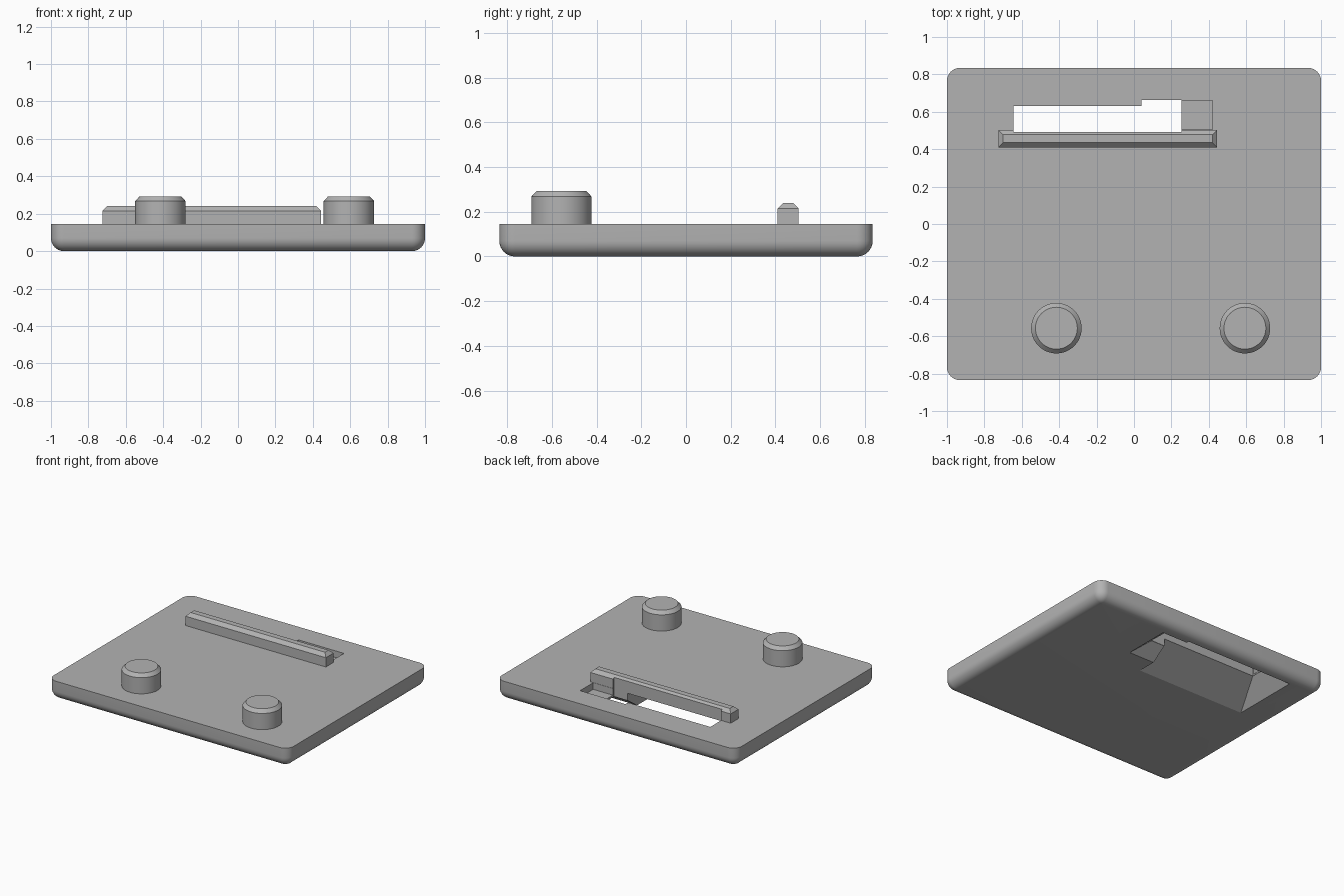
import bpy, bmesh, math

if "Cube" in bpy.data.objects:
    bpy.data.objects.remove(bpy.data.objects["Cube"])

grey = bpy.data.materials.new("plain grey")
grey.diffuse_color = (0.45, 0.45, 0.45, 1)
grey.use_nodes = True
grey.node_tree.nodes["Principled BSDF"].inputs["Base Color"].default_value = grey.diffuse_color


def rounded_rect(hx, hy, r, n=8):
    pts = []
    for i, (sx, sy) in enumerate([(1, 1), (-1, 1), (-1, -1), (1, -1)]):
        for k in range(n + 1):
            a = math.pi / 2 * (i + k / n)
            pts.append((sx * (hx - r) + r * math.cos(a),
                        sy * (hy - r) + r * math.sin(a)))
    return pts


def rect(x0, x1, y0, y1):
    return [(x0, y0), (x1, y0), (x1, y1), (x0, y1)]


def circle(cx, cy, r, n=48):
    return [(cx + r * math.cos(2 * math.pi * i / n),
             cy + r * math.sin(2 * math.pi * i / n)) for i in range(n)]


def loft(name, rings):
    """Closed solid through (outline, height) rings, bottom to top."""
    bm = bmesh.new()
    loops = [[bm.verts.new((x, y, z)) for x, y in pts] for pts, z in rings]
    for a, b in zip(loops, loops[1:]):
        for i in range(len(a)):
            j = (i + 1) % len(a)
            bm.faces.new((a[i], a[j], b[j], b[i]))
    bm.faces.new(loops[0][::-1])
    bm.faces.new(loops[-1])
    bmesh.ops.recalc_face_normals(bm, faces=bm.faces)
    me = bpy.data.meshes.new(name)
    bm.to_mesh(me)
    bm.free()
    ob = bpy.data.objects.new(name, me)
    bpy.context.collection.objects.link(ob)
    me.materials.append(grey)
    return ob


def smooth(ob):
    bpy.ops.object.select_all(action='DESELECT')
    ob.select_set(True)
    bpy.context.view_layer.objects.active = ob
    bpy.ops.object.shade_smooth_by_angle(angle=math.radians(30))


def cut(ob, cutters):
    for c in cutters:
        m = ob.modifiers.new("cut", 'BOOLEAN')
        m.operation, m.solver, m.object = 'DIFFERENCE', 'EXACT', c


TOP = 0.145

# Base plate with rounded corners and a rounded lower edge
R = 0.07
rings = []
for k in range(9):
    a = math.pi / 2 * k / 8
    inset = (R - 0.001) * (1 - math.sin(a))
    rings.append((rounded_rect(1 - inset, 0.835 - inset, R - inset),
                  R * (1 - math.cos(a))))
rings.append((rounded_rect(1, 0.835, R), TOP))
plate = loft("base_plate", rings)
smooth(plate)

# Two chamfered round pegs
for name, x in (("left_peg", -0.415), ("right_peg", 0.593)):
    peg = loft(name, [(circle(x, -0.557, 0.135), TOP - 0.01),
                      (circle(x, -0.557, 0.135), 0.267),
                      (circle(x, -0.557, 0.112), 0.292)])
    smooth(peg)

# Long ridge with chamfered top
ridge = loft("ridge", [(rect(-0.725, 0.445, 0.41, 0.503), TOP),
                       (rect(-0.725, 0.445, 0.41, 0.503), 0.215),
                       (rect(-0.70, 0.42, 0.435, 0.478), 0.24)])

# Cutters: slot, its wider end, shallow recess, and flares on the underside
cutters = [
    loft("slot_cutter", [(rect(-0.645, 0.255, 0.493, 0.632), -0.1),
                         (rect(-0.645, 0.255, 0.493, 0.632), 0.4)]),
    loft("wide_end_cutter", [(rect(0.04, 0.255, 0.52, 0.662), -0.1),
                             (rect(0.04, 0.255, 0.52, 0.662), 0.4)]),
    loft("recess_cutter", [(rect(0.20, 0.42, 0.505, 0.6615), 0.095),
                           (rect(0.20, 0.42, 0.505, 0.6615), 0.4)]),
    loft("long_flare_cutter", [(rect(-0.76, 0.143, 0.225, 0.755), -0.005),
                               (rect(-0.647, 0.141, 0.49, 0.631), 0.135)]),
    loft("end_flare_cutter", [(rect(0.10, 0.36, 0.37, 0.735), -0.005),
                              (rect(0.10, 0.256, 0.491, 0.661), 0.08)]),
]
for c in cutters:
    c.hide_render = True
    c.hide_set(True)
cut(plate, cutters)
cut(ridge, cutters[:1])
